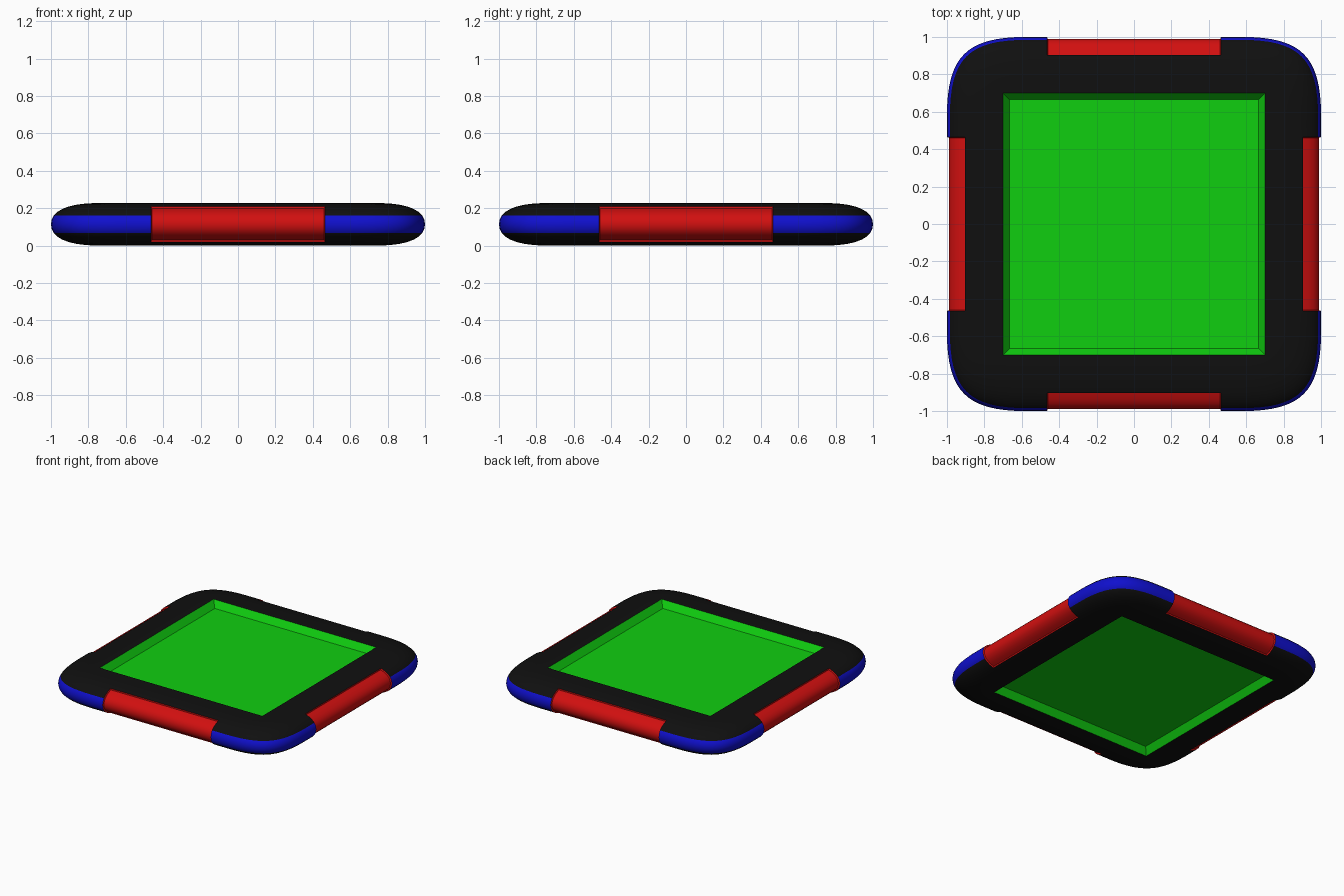
import bpy
import bmesh
import math
from mathutils import Vector, Matrix

cube = bpy.data.objects.get("Cube")
if cube:
    bpy.data.objects.remove(cube, do_unlink=True)

HALF = 0.114       # half thickness, also the height of the middle plane
CORNER = 0.58      # where the straight sides end
GRIP = 0.465       # half length of the side grips
EDGE = 0.26        # width of the rounded rim
HOLE = 0.70        # half width of the opening
FLOOR = 0.665      # half width of the recessed panel floor
DEPTH = 0.05       # recess depth


def material(name, color):
    m = bpy.data.materials.new(name)
    m.use_nodes = True
    m.diffuse_color = (*color, 1)
    m.node_tree.nodes["Principled BSDF"].inputs["Base Color"].default_value = (*color, 1)
    return m


black = material("black rubber", (0.005, 0.005, 0.005))
blue = material("blue band", (0.005, 0.005, 0.62))
red = material("red grip", (0.64, 0.005, 0.005))
green = material("green panel", (0.005, 0.62, 0.005))


def quarter(t, k):
    """Rounded quarter curve: inward travel and sideways travel, both 0 to 1."""
    s = 1 - t
    inward = 3 * (1 - k) * t * t * s + t ** 3
    along = 3 * k * t * s * s + 3 * t * t * s + t ** 3
    return inward, along


def outline(offset, steps=16):
    """Rounded square, four quadrants starting and ending at the grip ends."""
    size = 1 - CORNER - offset
    quad = [Vector((1 - offset, GRIP))]
    for i in range(steps + 1):
        inward, along = quarter(i / steps, 0.75)
        quad.append(Vector((CORNER + size * (1 - inward), CORNER + size * along)))
    quad.append(Vector((GRIP, 1 - offset)))
    return [Matrix.Rotation(q * math.pi / 2, 2) @ p for q in range(4) for p in quad]


def square(half):
    """Square ring with the same point count as the rounded outline."""
    return [p * half / max(abs(p.x), abs(p.y)) for p in outline(0)]


def finish(bm, name, mats):
    me = bpy.data.meshes.new(name)
    bm.to_mesh(me)
    bm.free()
    for m in mats:
        me.materials.append(m)
    ob = bpy.data.objects.new(name, me)
    bpy.context.collection.objects.link(ob)
    bpy.ops.object.select_all(action='DESELECT')
    ob.select_set(True)
    bpy.context.view_layer.objects.active = ob
    bpy.ops.object.shade_smooth_by_angle(angle=math.radians(30))
    return ob


# Frame: rounded rim profile swept from underside to top, closed by the opening
ts = [0, 0.12, 0.243, 0.36, 0.48, 0.6, 0.73, 0.86, 1]
signed = [-t for t in reversed(ts[1:])] + ts
rings = [(square(HOLE), 0)]
for t in signed:
    inward, along = quarter(abs(t), 0.65)
    rings.append((outline(EDGE * inward), HALF + math.copysign(HALF * along, t)))
rings.append((square(HOLE), 2 * HALF))
rings[0] = (rings[0][0], 0)

bm = bmesh.new()
loops = [[bm.verts.new((p.x, p.y, z)) for p in pts] for pts, z in rings]
count = len(loops[0])
grips = [[] for _ in range(4)]
for r, lower in enumerate(loops):
    upper = loops[(r + 1) % len(loops)]
    for i in range(count):
        j = (i + 1) % count
        f = bm.faces.new((lower[i], lower[j], upper[j], upper[i]))
        if 1 <= r < len(signed):
            middle = abs(signed[r - 1] + signed[r]) / 2
            if middle < 0.6 and j % (count // 4) == 0:
                f.material_index = 2
                grips[j // (count // 4)].append(f)
            elif middle < 0.243:
                f.material_index = 1
bmesh.ops.recalc_face_normals(bm, faces=bm.faces)

# Side grips: sunk slightly into the rim
for faces in grips:
    rim = bmesh.ops.inset_region(bm, faces=faces, thickness=0.004, depth=-0.01,
                                 use_even_offset=True, use_boundary=True)
    for f in rim["faces"]:
        f.material_index = 2
finish(bm, "frame", [black, blue, red])

# Panel: square plate with a shallow sloped recess on both sides
bm = bmesh.new()
corners = [(1, 1), (-1, 1), (-1, -1), (1, -1)]
levels = [(FLOOR, DEPTH), (HOLE, 0), (HOLE, 2 * HALF), (FLOOR, 2 * HALF - DEPTH)]
loops = [[bm.verts.new((x * h, y * h, z)) for x, y in corners] for h, z in levels]
for lower, upper in zip(loops, loops[1:]):
    for i in range(4):
        j = (i + 1) % 4
        bm.faces.new((lower[i], lower[j], upper[j], upper[i]))
bm.faces.new(loops[0])
bm.faces.new(loops[-1])
bmesh.ops.recalc_face_normals(bm, faces=bm.faces)
finish(bm, "panel", [green])
